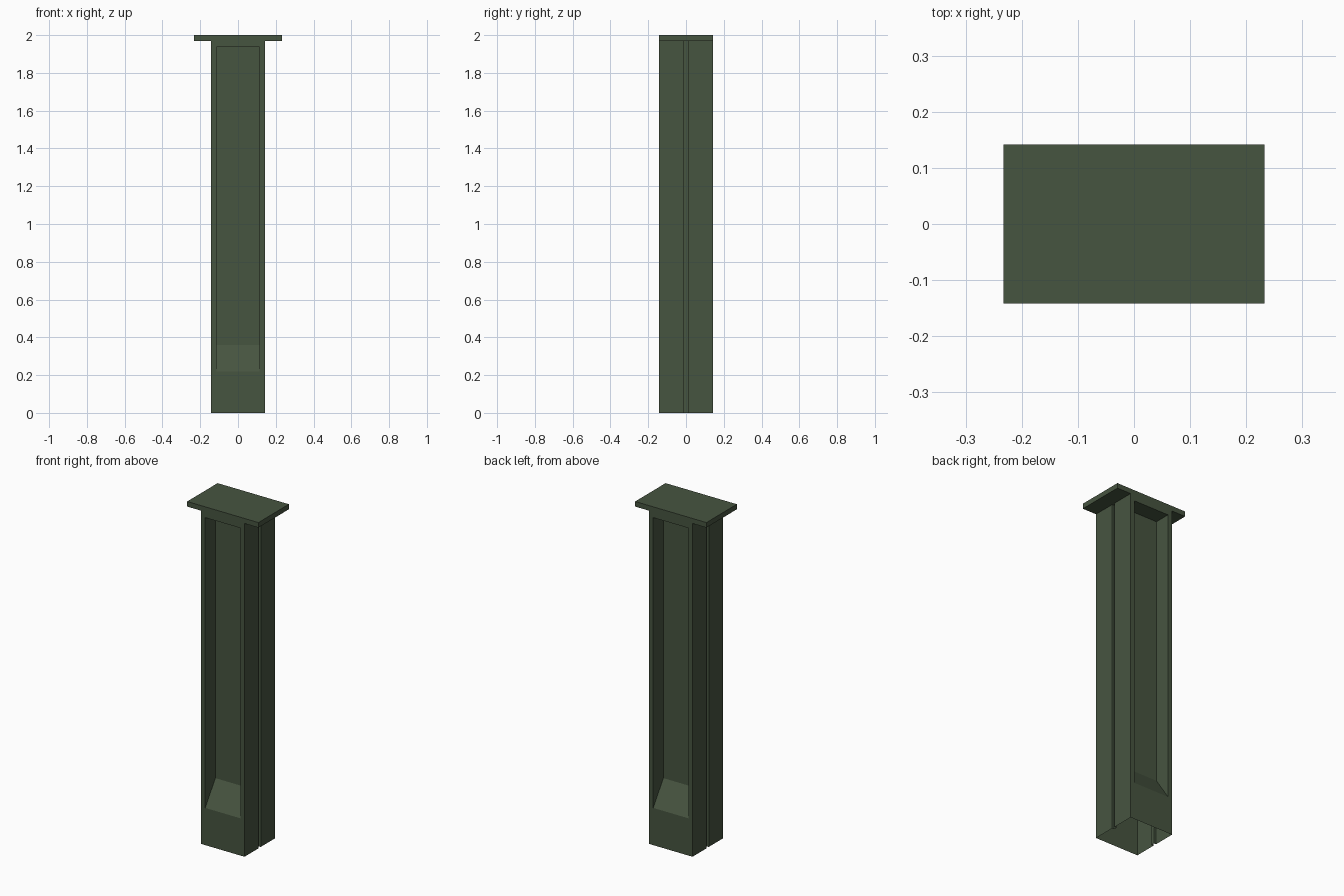
import bpy
import bmesh
from mathutils import Matrix, Vector

if "Cube" in bpy.data.objects:
    bpy.data.objects.remove(bpy.data.objects["Cube"])

W = 0.142        # half width of the square shaft
TOP = 1.97       # underside of the cap plate
DEPTH = 0.095    # depth of the front and back recesses
GW, GD = 0.01, 0.014   # side groove half width and depth

green = bpy.data.materials.new("dark_olive_green")
green.diffuse_color = (0.062, 0.089, 0.051, 1.0)
green.use_nodes = True
green.node_tree.nodes["Principled BSDF"].inputs["Base Color"].default_value = green.diffuse_color


def finish(name, bm):
    mesh = bpy.data.meshes.new(name)
    bm.to_mesh(mesh)
    bm.free()
    mesh.materials.append(green)
    obj = bpy.data.objects.new(name, mesh)
    bpy.context.collection.objects.link(obj)
    return obj


def rect(bm, hx, y, z0, z1, y_low=None):
    """Four corners of an upright rectangle, counter-clockwise from the front."""
    return [bm.verts.new(p) for p in
            ((-hx, y, z0), (hx, y, z0), (hx, y, z1), (-hx, y, z1))]


# Shaft: hollow shell, open below
bm = bmesh.new()
for turn in range(2):
    before = set(bm.verts)
    # Recessed panel with a sloping sill: outer frame, rim, back plate
    loops = [rect(bm, W, -W, 0, TOP),
             rect(bm, 0.115, -W, 0.22, 1.936),
             rect(bm, 0.115, -W + DEPTH, 0.36, 1.936)]
    for a, b in zip(loops, loops[1:]):
        for i in range(4):
            j = (i + 1) % 4
            bm.faces.new((a[i], a[j], b[j], b[i]))
    bm.faces.new(loops[-1])
    # Side wall with a narrow full-height groove
    profile = [(W, -W), (W, -GW), (W - GD, -GW),
               (W - GD, GW), (W, GW), (W, W)]
    low = [bm.verts.new((x, y, 0)) for x, y in profile]
    high = [bm.verts.new((x, y, TOP)) for x, y in profile]
    for i in range(len(profile) - 1):
        bm.faces.new((low[i], low[i + 1], high[i + 1], high[i]))
    # The second pass is turned half way round
    if turn:
        new = [v for v in bm.verts if v not in before]
        bmesh.ops.rotate(bm, verts=new, cent=Vector((0, 0, 0)),
                         matrix=Matrix.Rotation(3.14159265, 3, 'Z'))
bmesh.ops.remove_doubles(bm, verts=bm.verts[:], dist=0.0005)
finish("pillar_shaft", bm)

# Cap plate, overhanging left and right
bm = bmesh.new()
bmesh.ops.create_cube(bm, size=1.0, matrix=Matrix.Translation((0, 0, (TOP + 2) / 2))
                      @ Matrix.Diagonal((0.466, 2 * W, 2 - TOP, 1)))
finish("cap_plate", bm)
